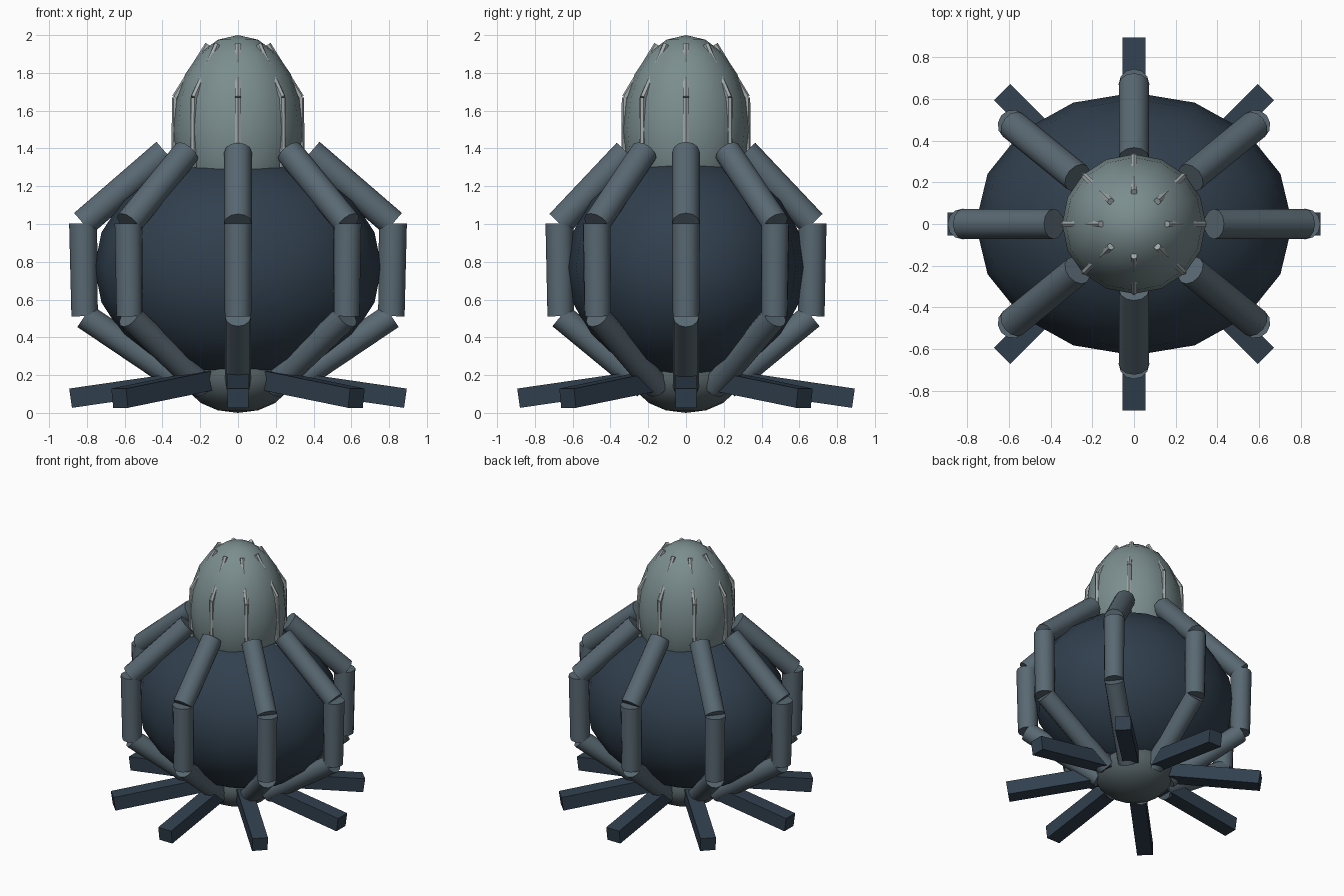
import bpy, math
from mathutils import Vector

if "Cube" in bpy.data.objects:
    bpy.data.objects.remove(bpy.data.objects["Cube"])

def material(name, rgb):
    m = bpy.data.materials.new(name)
    m.diffuse_color = (*rgb, 1)
    m.use_nodes = True
    m.node_tree.nodes["Principled BSDF"].inputs["Base Color"].default_value = m.diffuse_color
    return m

DARK = material("dark_blue", (0.03, 0.05, 0.075))
STEEL = material("steel_blue", (0.10, 0.14, 0.17))
SHELL = material("grey_green", (0.20, 0.27, 0.275))
PALE = material("pale_grey", (0.36, 0.40, 0.40))
UNDER = material("under_grey", (0.09, 0.12, 0.13))

def finish(name, mat, smooth=True):
    ob = bpy.context.object
    ob.name = name
    ob.data.materials.append(mat)
    bpy.ops.object.transform_apply(location=False, rotation=False, scale=True)
    if smooth:
        bpy.ops.object.shade_smooth_by_angle(angle=math.radians(40))
    return ob

def ellipsoid(name, z, radii, mat, rings=10):
    bpy.ops.mesh.primitive_uv_sphere_add(segments=16, ring_count=rings, location=(0, 0, z))
    bpy.context.object.scale = radii
    return finish(name, mat)

def rod(name, a, b, r1, r2, mat, sides=12):
    d = b - a
    bpy.ops.mesh.primitive_cone_add(vertices=sides, radius1=r1, radius2=r2,
                                    depth=d.length, location=(a + b) / 2)
    bpy.context.object.rotation_euler = d.to_track_quat('Z', 'Y').to_euler()
    return finish(name, mat)

def ring_point(angle, r, z, squash):
    return Vector((r * math.cos(angle), r * squash * math.sin(angle), z))

# main body, dome and underside hub
ellipsoid("body", 0.77, (0.76, 0.63, 0.60), DARK)
ellipsoid("dome", 1.5, (0.345, 0.335, 0.50), SHELL)
ellipsoid("bottom_hub", 0.18, (0.28, 0.28, 0.18), UNDER, 8)

ARM = [(0.384, 1.38), (0.82, 1.003), (0.812, 0.512), (0.26, 0.14)]
ARM_R = [(0.073, 0.073), (0.074, 0.070), (0.069, 0.069)]
RIB = [(0.158, 1.95), (0.333, 1.67), (0.335, 1.30)]

for i in range(8):
    a = i * math.pi / 4
    # three-part arm wrapped around the body
    pts = [ring_point(a, r, z, 0.817) for r, z in ARM]
    for j, part in enumerate(("upper", "middle", "lower")):
        # cone's first radius sits at the upper joint
        rod(f"{part}_arm_{i}", pts[j], pts[j + 1], *ARM_R[j], STEEL)
    # thin ribs on the dome
    pts = [ring_point(a, r, z, 0.97) for r, z in RIB]
    for j, part in enumerate(("upper", "lower")):
        rod(f"{part}_rib_{i}", pts[j], pts[j + 1], 0.017, 0.017, PALE, 6)
    # splayed foot bar
    tilt = math.atan2(0.1, 0.69)
    bpy.ops.mesh.primitive_cube_add(size=1, location=ring_point(a, 0.54, 0.128, 1))
    foot = bpy.context.object
    foot.scale = (0.70, 0.11, 0.103)
    foot.rotation_euler = (0, tilt, a)
    finish(f"foot_bar_{i}", DARK, smooth=False)
